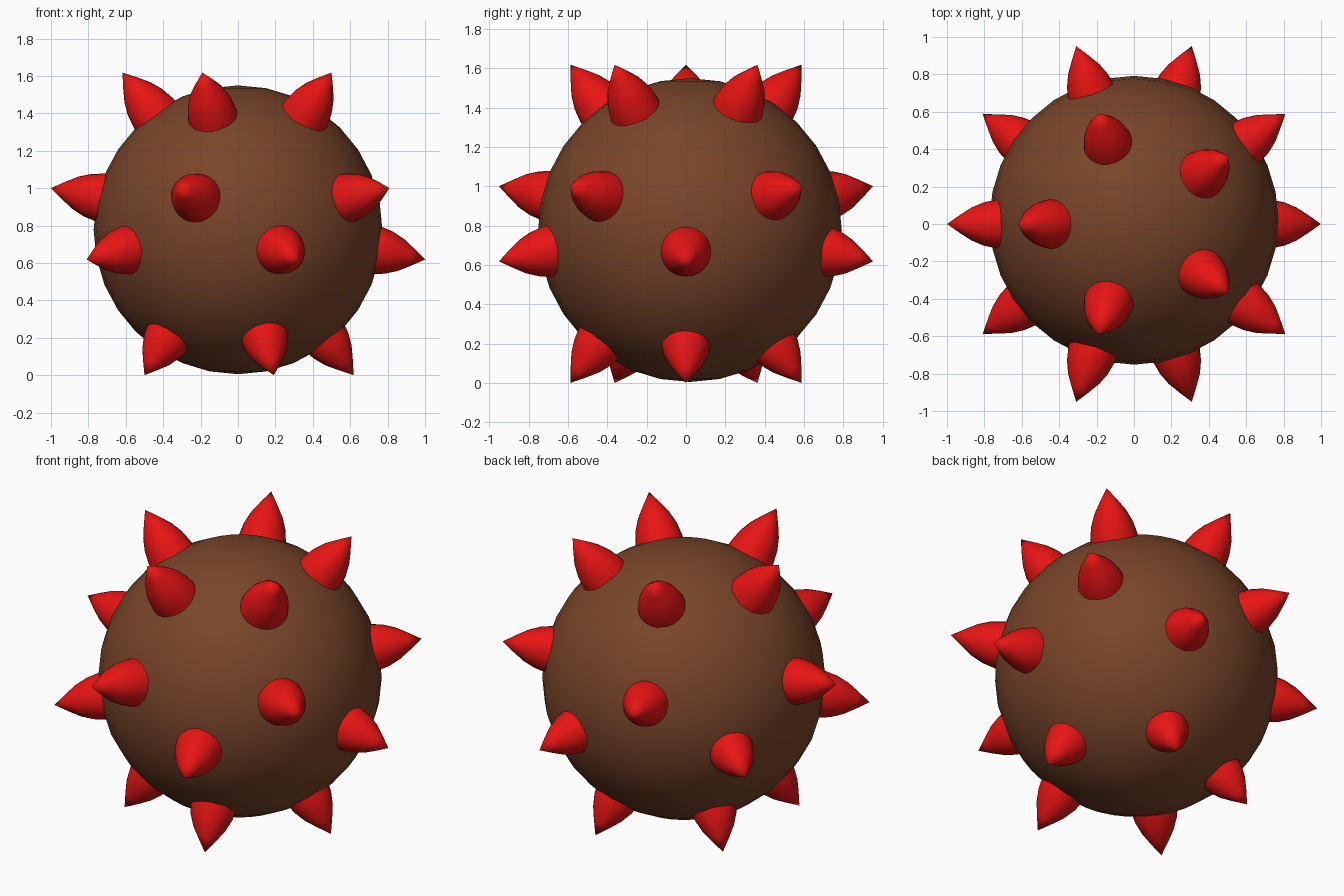
import bpy, bmesh, math
from mathutils import Vector

cube = bpy.data.objects.get("Cube")
if cube:
    bpy.data.objects.remove(cube, do_unlink=True)

CENTRE = Vector((0, 0, 0.81))


def make_material(name, colour):
    mat = bpy.data.materials.new(name)
    mat.use_nodes = True
    mat.diffuse_color = (*colour, 1)
    bsdf = next(n for n in mat.node_tree.nodes if n.type == 'BSDF_PRINCIPLED')
    bsdf.inputs["Base Color"].default_value = (*colour, 1)
    return mat


brown = make_material("brown", (0.19, 0.06, 0.023))
red = make_material("red", (0.8, 0.007, 0.007))

# Round body
bpy.ops.mesh.primitive_uv_sphere_add(segments=32, ring_count=16, radius=0.772,
                                     location=(0, 0.02, 0.778))
body = bpy.context.object
body.name = "body"
body.data.materials.append(brown)
bpy.ops.object.shade_smooth()

# Spike mesh: a bulging cone spun from a (radius, distance from centre) profile
profile = [(0, 1.018), (0.05, 0.945), (0.088, 0.885), (0.115, 0.82),
           (0.13, 0.75), (0.137, 0.68)]
bm = bmesh.new()
verts = [bm.verts.new((r, 0, d)) for r, d in profile]
edges = [bm.edges.new(pair) for pair in zip(verts, verts[1:])]
bmesh.ops.spin(bm, geom=verts + edges, cent=(0, 0, 0), axis=(0, 0, 1),
               angle=math.tau, steps=24)
bmesh.ops.remove_doubles(bm, verts=bm.verts, dist=0.0005)
bmesh.ops.holes_fill(bm, edges=[e for e in bm.edges if e.is_boundary], sides=0)
bmesh.ops.recalc_face_normals(bm, faces=bm.faces)
for face in bm.faces:
    face.smooth = len(face.verts) < 5
spike_mesh = bpy.data.meshes.new("spike")
bm.to_mesh(spike_mesh)
bm.free()
spike_mesh.materials.append(red)

# Four rings of five spikes, pointing at the corners of a dodecahedron
rings = [("top", 52.62, 36), ("upper", 10.81, 36),
         ("lower", -10.81, 0), ("bottom", -52.62, 0)]
for ring, tilt, start in rings:
    for i in range(5):
        lat, lon = math.radians(tilt), math.radians(start + 72 * i)
        spike = bpy.data.objects.new(f"{ring}_spike_{i + 1}", spike_mesh)
        spike.location = CENTRE
        spike.rotation_euler = (0, math.pi / 2 - lat, lon)
        bpy.context.collection.objects.link(spike)
